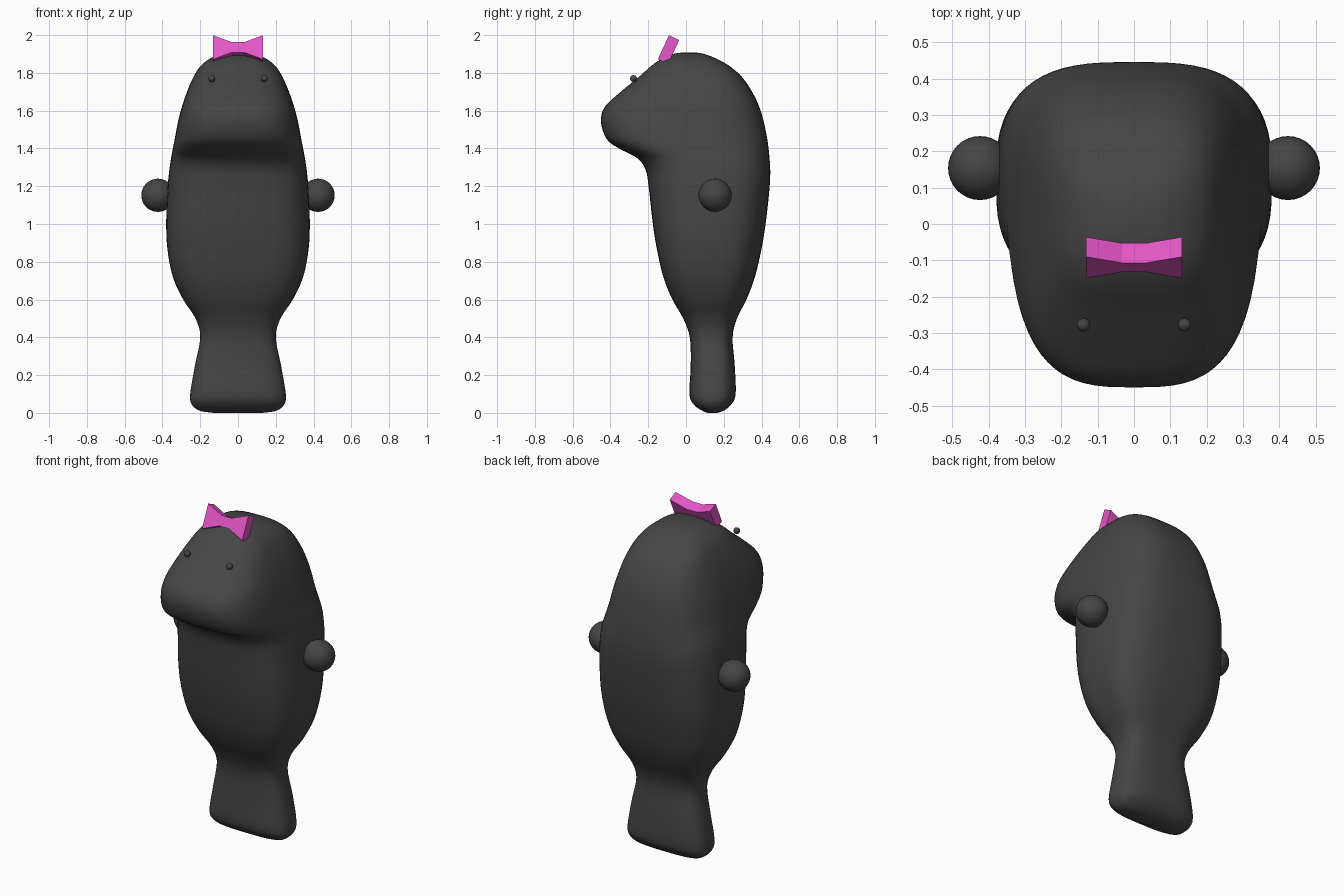
import bpy, bmesh, math
from mathutils import Vector

if "Cube" in bpy.data.objects:
    bpy.data.objects.remove(bpy.data.objects["Cube"])


def material(name, rgb):
    m = bpy.data.materials.new(name)
    m.diffuse_color = (*rgb, 1)
    m.use_nodes = True
    m.node_tree.nodes["Principled BSDF"].inputs["Base Color"].default_value = m.diffuse_color
    return m


GREY = material("dark grey", (0.06, 0.06, 0.06))
PINK = material("bow pink", (0.78, 0.095, 0.58))


def finish(bm, name, mat, smooth=True):
    bmesh.ops.recalc_face_normals(bm, faces=bm.faces)
    for f in bm.faces:
        f.smooth = smooth
    me = bpy.data.meshes.new(name)
    bm.to_mesh(me)
    bm.free()
    me.materials.append(mat)
    ob = bpy.data.objects.new(name, me)
    bpy.context.collection.objects.link(ob)
    return ob


def spline(a, b, c, d, t):
    return 0.5 * (2 * b + (c - a) * t + (2 * a - 5 * b + 4 * c - d) * t * t
                  + (3 * b - a - 3 * c + d) * t ** 3)


def spow(v, e):
    return math.copysign(abs(v) ** e, v)


# body: stacked rounded sections (height, half width, front y, back y)
SECTIONS = [
    (0.0, 0.13, 0.115, 0.165), (0.012, 0.205, 0.085, 0.20), (0.045, 0.245, 0.04, 0.24),
    (0.10, 0.253, 0.018, 0.263), (0.25, 0.228, 0.025, 0.258), (0.40, 0.20, 0.02, 0.247),
    (0.50, 0.225, -0.015, 0.27), (0.60, 0.29, -0.072, 0.32), (0.72, 0.345, -0.12, 0.365),
    (0.87, 0.374, -0.155, 0.40), (1.02, 0.38, -0.178, 0.424), (1.20, 0.372, -0.198, 0.443),
    (1.29, 0.363, -0.215, 0.446), (1.35, 0.354, -0.26, 0.442), (1.40, 0.345, -0.355, 0.437),
    (1.45, 0.335, -0.42, 0.43), (1.54, 0.318, -0.45, 0.412), (1.62, 0.297, -0.43, 0.388),
    (1.70, 0.27, -0.345, 0.35), (1.78, 0.235, -0.248, 0.295), (1.84, 0.195, -0.18, 0.225),
    (1.88, 0.14, -0.12, 0.15), (1.902, 0.08, -0.06, 0.09), (1.908, 0.03, -0.01, 0.045),
]
SEG, STEPS = 64, 4
bm = bmesh.new()
rings = []
for i in range(len(SECTIONS) - 1):
    q = [SECTIONS[min(max(i + k, 0), len(SECTIONS) - 1)] for k in (-1, 0, 1, 2)]
    last = i == len(SECTIONS) - 2
    for s in range(STEPS + last):
        z, w, f, b = [spline(*v, s / STEPS) for v in zip(*q)]
        ring = []
        for k in range(SEG):
            a = 2 * math.pi * k / SEG
            ring.append(bm.verts.new((w * spow(math.cos(a), 0.66),
                                      (f + b) / 2 + (b - f) / 2 * spow(math.sin(a), 0.66), z)))
        rings.append(ring)
for lo, hi in zip(rings, rings[1:]):
    for k in range(SEG):
        n = (k + 1) % SEG
        bm.faces.new((lo[k], lo[n], hi[n], hi[k]))
bm.faces.new(rings[0])
bm.faces.new(rings[-1])
finish(bm, "body", GREY)


def ball(name, loc, r):
    bm = bmesh.new()
    bmesh.ops.create_uvsphere(bm, u_segments=32, v_segments=16, radius=r)
    bmesh.ops.translate(bm, verts=bm.verts, vec=loc)
    finish(bm, name, GREY)


# round hands and eyes
for side, sx in (("left", -1), ("right", 1)):
    ball(side + "_hand", (sx * 0.424, 0.154, 1.152), 0.088)
    ball(side + "_eye", (sx * 0.139, -0.278, 1.77), 0.018)

# bow: flat outline pinched in the middle, leaning back
up = Vector((0, 0.42, 0.907))
depth = Vector((0, 0.907, -0.42))
mid = Vector((0, -0.0925, 1.923))
half = [(-0.132, 0.07), (-0.033, 0.03), (0.033, 0.03), (0.132, 0.07)]
outline = half + [(x, -h) for x, h in reversed(half)]
bm = bmesh.new()
face = bm.faces.new([bm.verts.new(mid + Vector((x, 0, 0)) + up * h - depth * 0.03)
                     for x, h in outline])
out = bmesh.ops.extrude_face_region(bm, geom=[face], use_keep_orig=True)
bmesh.ops.translate(bm, vec=depth * 0.06,
                    verts=[v for v in out["geom"] if isinstance(v, bmesh.types.BMVert)])
finish(bm, "bow", PINK, smooth=False)
